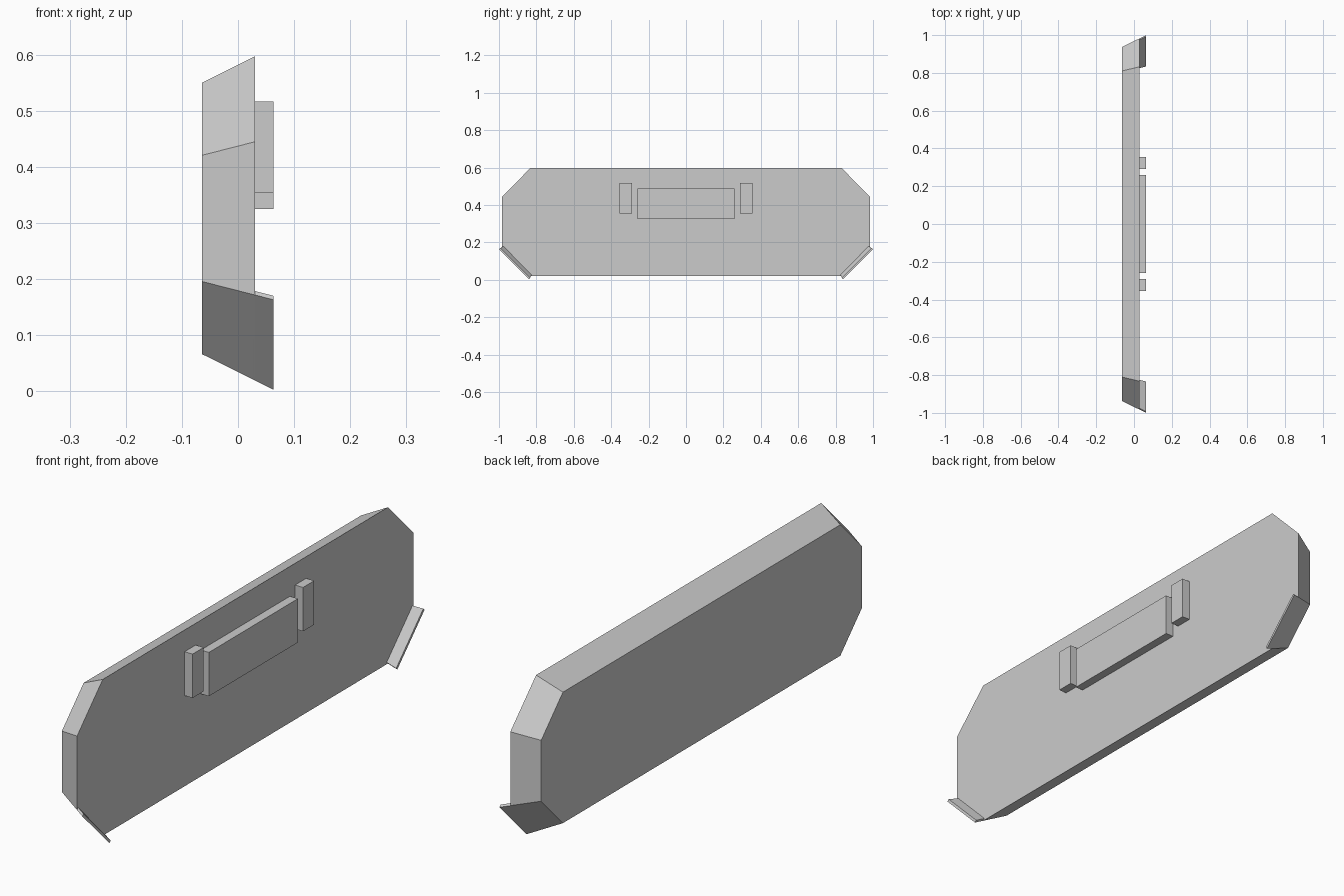
import bpy
import bmesh

cube = bpy.data.objects.get("Cube")
if cube:
    bpy.data.objects.remove(cube, do_unlink=True)

GREY = (0.6, 0.6, 0.6, 1)
grey = bpy.data.materials.new("plain grey")
grey.use_nodes = True
grey.diffuse_color = GREY
grey.node_tree.nodes["Principled BSDF"].inputs["Base Color"].default_value = GREY

BACK, FACE, FRONT = -0.064, 0.03, 0.063
MID_Z = 0.3085


def loft(name, ring_a, ring_b):
    """Closed solid between two matching rings of points."""
    bm = bmesh.new()
    a = [bm.verts.new(p) for p in ring_a]
    b = [bm.verts.new(p) for p in ring_b]
    bm.faces.new(a)
    bm.faces.new(b)
    for i in range(len(a)):
        j = (i + 1) % len(a)
        bm.faces.new((a[i], a[j], b[j], b[i]))
    bmesh.ops.recalc_face_normals(bm, faces=bm.faces)
    mesh = bpy.data.meshes.new(name)
    bm.to_mesh(mesh)
    bm.free()
    mesh.materials.append(grey)
    obj = bpy.data.objects.new(name, mesh)
    bpy.context.collection.objects.link(obj)
    return obj


def corner(x):
    """Ends of the cut corner at depth x: side point, then edge point (y, height off centre)."""
    t = (x - BACK) / (FACE - BACK)
    return (0.937 + 0.046 * t, 0.1125 + 0.024 * t), (0.81 + 0.0225 * t, 0.242 + 0.0467 * t)


def octagon(x):
    side, edge = corner(x)
    quarter = [(1, 1, side), (1, 1, edge), (-1, 1, edge), (-1, 1, side),
               (-1, -1, side), (-1, -1, edge), (1, -1, edge), (1, -1, side)]
    return [(x, sy * y, MID_Z + sz * h) for sy, sz, (y, h) in quarter]


def block(name, y0, y1, z0, z1):
    ring = [(y0, z0), (y1, z0), (y1, z1), (y0, z1)]
    return loft(name, [(FACE - 0.002, y, z) for y, z in ring],
                [(FRONT, y, z) for y, z in ring])


def flap_section(x, s):
    """Thin strip lying along the lower cut corner."""
    (y0, h0), (y1, h1) = corner(x)
    z0, z1, d = MID_Z - h0, MID_Z - h1, 0.007
    return [(x, s * y0, z0), (x, s * y1, z1),
            (x, s * (y1 - d), z1 + d), (x, s * (y0 - d), z0 + d)]


# Tapered panel with cut corners
loft("panel", octagon(BACK), octagon(FACE))

# Raised blocks on the broad face
block("centre_block", -0.26, 0.26, 0.325, 0.487)

# Matching side blocks and lower corner flaps
for s, side in ((-1, "front"), (1, "rear")):
    block(side + "_small_block", s * 0.29, s * 0.355, 0.355, 0.517)
    loft(side + "_corner_flap", flap_section(FACE - 0.004, s), flap_section(FRONT, s))
